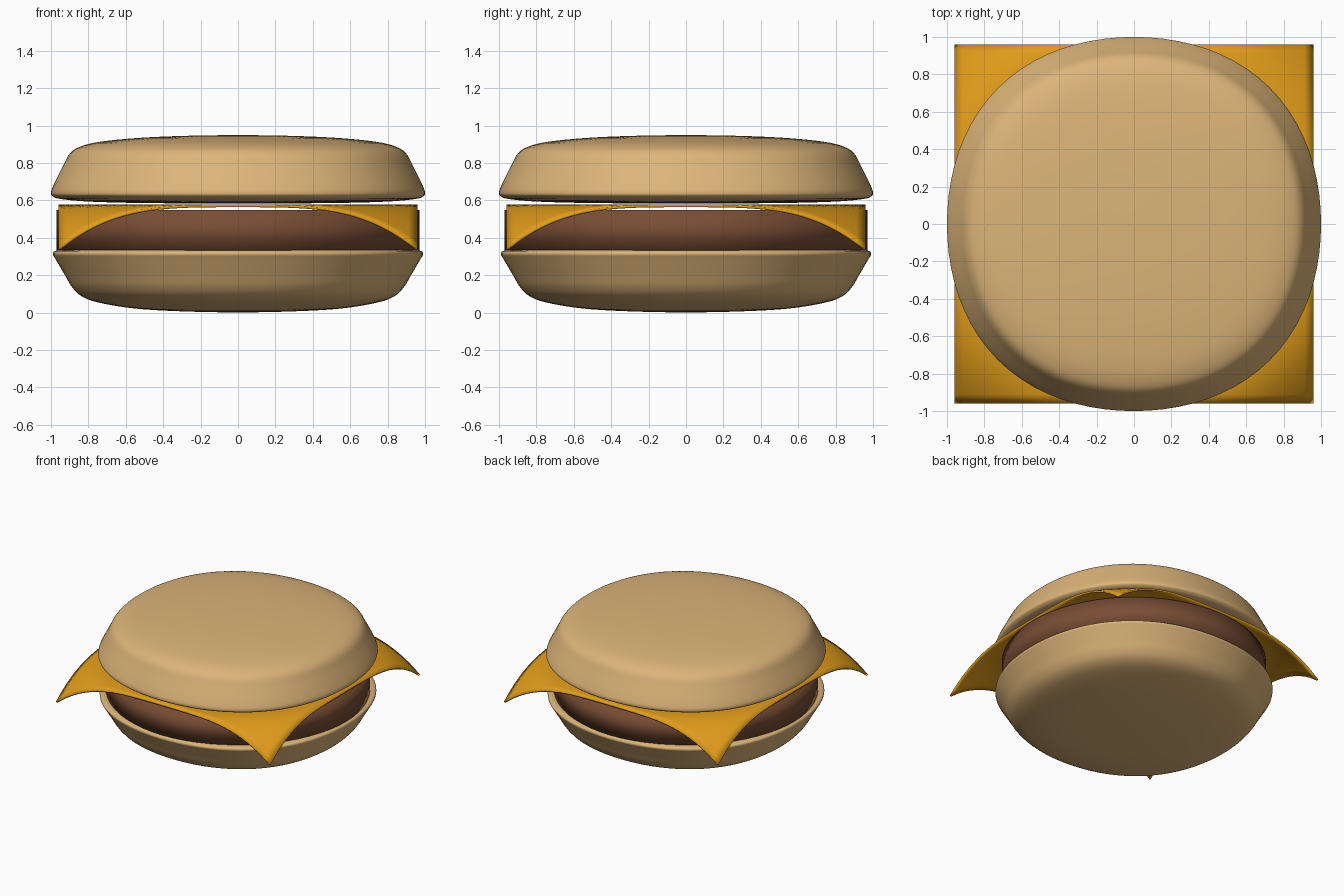
import bpy, bmesh, math
from mathutils import Vector

if "Cube" in bpy.data.objects:
    bpy.data.objects.remove(bpy.data.objects["Cube"])


def finish(name, bm, color):
    bmesh.ops.recalc_face_normals(bm, faces=bm.faces)
    me = bpy.data.meshes.new(name)
    bm.to_mesh(me)
    bm.free()
    me.polygons.foreach_set("use_smooth", [True] * len(me.polygons))
    ob = bpy.data.objects.new(name, me)
    bpy.context.collection.objects.link(ob)
    mat = bpy.data.materials.get(color[0]) or bpy.data.materials.new(color[0])
    mat.diffuse_color = color[1]
    mat.use_nodes = True
    mat.node_tree.nodes["Principled BSDF"].inputs["Base Color"].default_value = mat.diffuse_color
    me.materials.append(mat)
    return ob


def smooth_profile(pts, steps=4):
    # Catmull-Rom curve through the profile points
    p = [Vector(q) for q in pts]
    p = [2 * p[0] - p[1]] + p + [2 * p[-1] - p[-2]]
    out = []
    for i in range(1, len(p) - 2):
        a, b, c, d = p[i - 1:i + 3]
        for k in range(steps):
            t = k / steps
            out.append(0.5 * (2 * b + (c - a) * t + (2 * a - 5 * b + 4 * c - d) * t * t
                              + (3 * b - a - 3 * c + d) * t ** 3))
    return out + [p[-2]]


def bun(name, profile, color, n=80):
    # Profile swept round a slightly squared circle
    bm = bmesh.new()
    pts = smooth_profile(profile)
    rings = []
    for r, z in pts[1:-1]:
        ring = []
        for i in range(n):
            a = math.tau * i / n
            s = r * (1 + 0.029 * math.sin(2 * a) ** 2)
            ring.append(bm.verts.new((s * math.cos(a), s * math.sin(a), z)))
        rings.append(ring)
    ends = [bm.verts.new((0, 0, pts[k][1])) for k in (0, -1)]
    for i in range(n):
        j = (i + 1) % n
        for lo, hi in zip(rings, rings[1:]):
            bm.faces.new((lo[i], lo[j], hi[j], hi[i]))
        bm.faces.new((ends[0], rings[0][j], rings[0][i]))
        bm.faces.new((ends[1], rings[-1][i], rings[-1][j]))
    return finish(name, bm, color)


BREAD = ("bread", (0.72, 0.46, 0.19, 1))
MEAT = ("meat", (0.19, 0.075, 0.035, 1))
CHEESE = ("cheese", (0.74, 0.33, 0.01, 1))

# Buns
bun("bottom_bun", [(0, 0), (0.3, 0.007), (0.55, 0.022), (0.75, 0.055), (0.84, 0.09),
                   (0.89, 0.14), (0.925, 0.2), (0.975, 0.285), (0.99, 0.315),
                   (0.97, 0.332), (0.88, 0.337), (0.5, 0.345), (0, 0.35)], BREAD)
bun("top_bun", [(0, 0.583), (0.5, 0.586), (0.8, 0.594), (0.95, 0.608), (0.99, 0.622),
                (1.0, 0.642), (0.985, 0.685), (0.935, 0.785), (0.9, 0.85), (0.85, 0.885),
                (0.75, 0.912), (0.55, 0.933), (0.3, 0.945), (0, 0.95)], BREAD)

# Patty
bm = bmesh.new()
bmesh.ops.create_cone(bm, cap_ends=True, segments=64, radius1=0.97, radius2=0.97, depth=0.22)
bmesh.ops.translate(bm, verts=bm.verts, vec=(0, 0, 0.44))
finish("patty", bm, MEAT)

# Cheese slice with drooping corners
bm = bmesh.new()
bmesh.ops.create_grid(bm, x_segments=40, y_segments=40, size=0.96)
for v in bm.verts:
    over = max(0, v.co.xy.length - 0.95)
    v.co.z = 0.578 - 1.42 * over ** 2
slice_ob = finish("cheese_slice", bm, CHEESE)
mod = slice_ob.modifiers.new("thickness", 'SOLIDIFY')
mod.thickness = 0.014
mod.offset = -1 if slice_ob.data.polygons[0].normal.z > 0 else 1
bpy.context.view_layer.objects.active = slice_ob
slice_ob.select_set(True)
bpy.ops.object.shade_smooth_by_angle(angle=math.radians(40))
